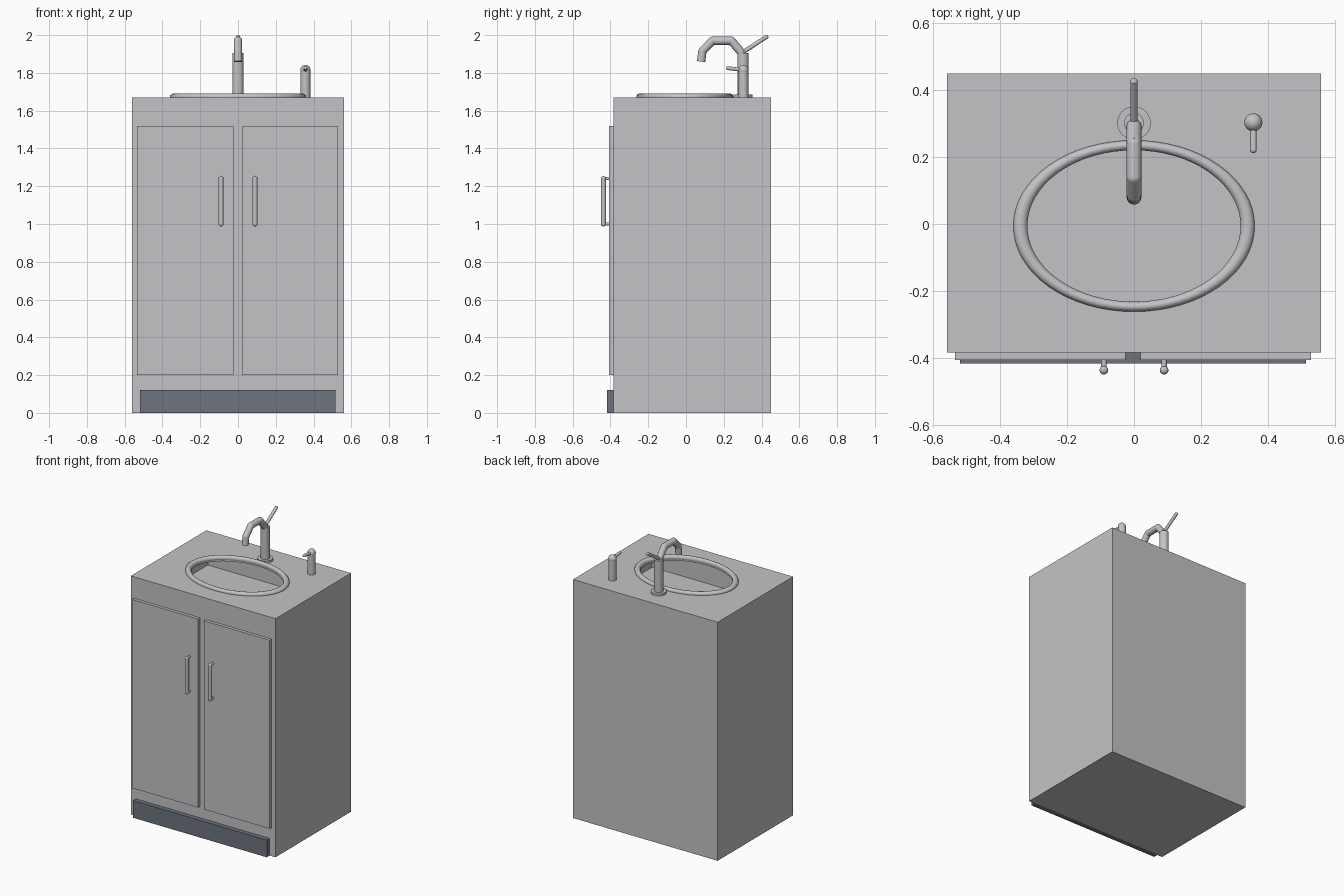
import bpy, math
from mathutils import Vector

if "Cube" in bpy.data.objects:
    bpy.data.objects.remove(bpy.data.objects["Cube"])


def material(name, rgb):
    m = bpy.data.materials.new(name)
    m.diffuse_color = (*rgb, 1)
    m.use_nodes = True
    m.node_tree.nodes["Principled BSDF"].inputs["Base Color"].default_value = m.diffuse_color
    return m


GREY = material("light_grey", (0.55, 0.55, 0.57))
DARK = material("slate_grey", (0.153, 0.174, 0.209))


def finish(name, mat, smooth=False):
    ob = bpy.context.object
    ob.name = name
    ob.data.materials.append(mat)
    if smooth:
        bpy.ops.object.shade_smooth_by_angle(angle=math.radians(40))
    return ob


def box(name, lo, hi, mat=GREY):
    lo, hi = Vector(lo), Vector(hi)
    bpy.ops.mesh.primitive_cube_add(size=1, location=(lo + hi) / 2)
    bpy.context.object.scale = hi - lo
    bpy.ops.object.transform_apply(location=False, rotation=False, scale=True)
    return finish(name, mat)


def rod(name, a, b, r, mat=GREY, sides=24):
    a, b = Vector(a), Vector(b)
    bpy.ops.mesh.primitive_cylinder_add(vertices=sides, radius=r, depth=(b - a).length,
                                        location=(a + b) / 2)
    bpy.context.object.rotation_euler = (b - a).to_track_quat('Z', 'Y').to_euler()
    return finish(name, mat, True)


def ball(name, c, r):
    bpy.ops.mesh.primitive_uv_sphere_add(segments=24, ring_count=12, radius=r, location=c)
    return finish(name, GREY, True)


def cut(target, cutter):
    mod = target.modifiers.new("cut", 'BOOLEAN')
    mod.operation, mod.solver, mod.object = 'DIFFERENCE', 'EXACT', cutter
    bpy.context.view_layer.objects.active = target
    bpy.ops.object.modifier_apply(modifier=mod.name)
    bpy.data.objects.remove(cutter)


TOP = 1.67
CY = -0.006  # basin centre

# Cabinet with a shallow well below an oval opening
cabinet = box("cabinet", (-0.56, -0.385, 0), (0.56, 0.45, TOP))
cut(cabinet, box("well_cutter", (-0.5, -0.34, 1.47), (0.5, 0.38, TOP - 0.015)))
bpy.ops.mesh.primitive_cylinder_add(vertices=64, radius=1, depth=0.2, location=(0, CY, TOP))
bpy.context.object.scale = (0.322, 0.229, 1)
cut(cabinet, finish("oval_cutter", GREY))

# Basin rim
bpy.ops.mesh.primitive_torus_add(major_radius=0.34, minor_radius=0.021, major_segments=64,
                                 minor_segments=12, location=(0, CY, TOP + 0.003))
bpy.context.object.scale = (1, 0.71, 0.85)
finish("basin_rim", GREY, True)

# Plinth, doors and handles
box("plinth", (-0.52, -0.417, 0), (0.515, -0.38, 0.12), DARK)
for side, x0, x1 in (("left", -0.535, -0.025), ("right", 0.02, 0.53)):
    box(side + "_door", (x0, -0.407, 0.2), (x1, -0.38, 1.52))
    hx = -0.09 if side == "left" else 0.09
    rod(side + "_handle", (hx, -0.437, 1.0), (hx, -0.437, 1.24), 0.013)
    for end, z in (("lower", 1.0), ("upper", 1.24)):
        ball(f"{side}_handle_{end}_end", (hx, -0.437, z), 0.013)
        rod(f"{side}_handle_{end}_post", (hx, -0.437, z), (hx, -0.40, z), 0.008)

# Faucet column, lever and bent spout
FY = 0.302
rod("faucet_base", (0, FY, TOP), (0, FY, TOP + 0.015), 0.05, sides=32)
rod("faucet_column", (0, FY, TOP), (0, FY, 1.905), 0.03)
rod("faucet_lever", (0, FY, 1.91), (0, 0.425, 1.99), 0.011)
ball("faucet_lever_tip", (0, 0.425, 1.989), 0.011)

path = [(0.295, 1.905), (0.24, 1.97), (0.14, 1.97), (0.087, 1.915), (0.08, 1.86)]
for i, (a, b) in enumerate(zip(path, path[1:])):
    rod(f"spout_segment_{i + 1}", (0, *a), (0, *b), 0.022)
    if i:
        ball(f"spout_elbow_{i}", (0, *a), 0.022)

# Soap dispenser
SX = 0.357
rod("dispenser_body", (SX, 0.304, TOP), (SX, 0.304, 1.815), 0.026)
ball("dispenser_cap", (SX, 0.304, 1.815), 0.027)
rod("dispenser_nozzle", (SX, 0.304, 1.815), (SX, 0.222, 1.825), 0.01)
ball("dispenser_nozzle_tip", (SX, 0.222, 1.825), 0.01)
